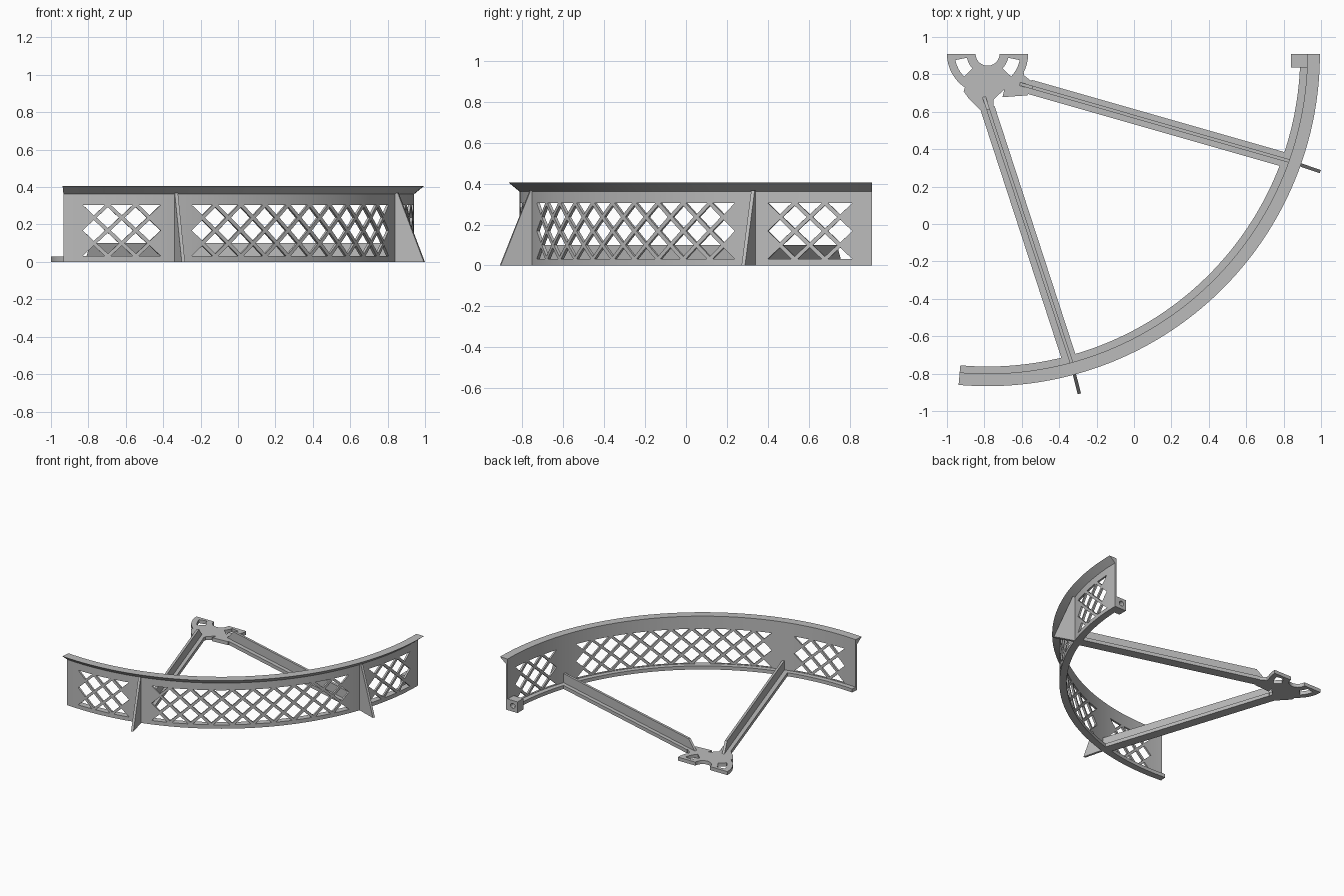
import bpy, bmesh, math
from mathutils import Vector

if "Cube" in bpy.data.objects:
    bpy.data.objects.remove(bpy.data.objects["Cube"])

CX, CY = -0.783, 0.91        # centre of the arc
PLATE = 0.028                # thickness of flat plates
R_IN, R_OUT = 1.71, 1.725    # wall radii

grey = bpy.data.materials.new("plain grey")
grey.diffuse_color = (0.5, 0.5, 0.5, 1)
grey.use_nodes = True
grey.node_tree.nodes["Principled BSDF"].inputs["Base Color"].default_value = grey.diffuse_color


def finish(name, bm, smooth=False):
    bmesh.ops.recalc_face_normals(bm, faces=bm.faces)
    me = bpy.data.meshes.new(name)
    bm.to_mesh(me)
    bm.free()
    me.materials.append(grey)
    ob = bpy.data.objects.new(name, me)
    bpy.context.collection.objects.link(ob)
    if smooth:
        bpy.ops.object.select_all(action='DESELECT')
        bpy.context.view_layer.objects.active = ob
        ob.select_set(True)
        bpy.ops.object.shade_smooth_by_angle(angle=math.radians(30))
    return ob


def loft(bm, a, b):
    """Solid between two matching outlines."""
    va, vb = [bm.verts.new(p) for p in a], [bm.verts.new(p) for p in b]
    bm.faces.new(va)
    bm.faces.new(vb[::-1])
    for i in range(len(va)):
        j = (i + 1) % len(va)
        bm.faces.new((va[i], va[j], vb[j], vb[i]))


def polar(r, deg, z=0.0):
    t = math.radians(deg)
    return Vector((CX + r * math.cos(t), CY + r * math.sin(t), z))


def cut(ob, bm, name):
    cutter = finish(name, bm)
    cutter.hide_render = True
    cutter.hide_viewport = False
    mod = ob.modifiers.new("openings", 'BOOLEAN')
    mod.operation, mod.solver, mod.object = 'DIFFERENCE', 'EXACT', cutter
    dg = bpy.context.evaluated_depsgraph_get()
    me = bpy.data.meshes.new_from_object(ob.evaluated_get(dg))
    ob.modifiers.clear()
    ob.data = me
    bpy.data.objects.remove(cutter)


# Curved wall with foot flange and flared top rim
profile = [(1.672, 0), (R_OUT, 0), (R_OUT, 0.362), (1.777, 0.405),
           (R_IN, 0.405), (R_IN, PLATE), (1.672, PLATE)]
bm = bmesh.new()
SEG, END = 76, -95
rings = [[bm.verts.new(polar(r, END * i / SEG, z)) for r, z in profile]
         for i in range(SEG + 1)]
n = len(profile)
for a, b in zip(rings, rings[1:]):
    for i in range(n):
        j = (i + 1) % n
        bm.faces.new((a[i], a[j], b[j], b[i]))
bm.faces.new(rings[0])
bm.faces.new(rings[-1][::-1])
wall = finish("curved_wall", bm, smooth=True)

# Lattice openings: staggered diamonds, halved at the top and bottom rows
bm = bmesh.new()
STEP, HALF_W, HALF_H, MID, ROW = 5.0, 2.0, 0.056, 0.168, 0.0685
for centre, cols in ((-10.2, 3), (-47.4, 10), (-84.6, 3)):
    for row in range(-2, 3):
        count = cols - abs(row) % 2
        for c in range(count):
            ang = centre + (c - (count - 1) / 2) * STEP
            z = MID + row * ROW
            pts = [(-HALF_W, 0), (0, -HALF_H), (HALF_W, 0), (0, HALF_H)]
            if row == 2:
                pts.pop(3)
            if row == -2:
                pts.pop(1)
            loft(bm, [polar(1.69, ang + a, z + h) for a, h in pts],
                 [polar(1.75, ang + a, z + h) for a, h in pts])
cut(wall, bm, "lattice_cutter")

# Hub plate with half-round notch and two sector windows
outline = [(0.217 * math.cos(math.radians(a)), 0.217 * math.sin(math.radians(a)))
           for a in range(180, 239, 4)]
outline += [(-0.128, -0.20), (-0.10, -0.24), (-0.037, -0.302), (0.032, -0.291),
            (0.032, -0.245), (0.09, -0.19), (0.08, -0.232), (0.214, -0.222),
            (0.235, -0.147), (0.195, -0.115)]
outline += [(0.217 * math.cos(math.radians(a)), 0.217 * math.sin(math.radians(a)))
            for a in range(-27, 1, 3)]
outline += [(0.064 * math.cos(math.radians(a)), 0.064 * math.sin(math.radians(a)))
            for a in range(0, -181, -12)]
bm = bmesh.new()
loft(bm, [(CX + x, CY + y, 0) for x, y in outline],
     [(CX + x, CY + y, PLATE) for x, y in outline])
hub = finish("hub_plate", bm)
bm = bmesh.new()
for first in (-44, -169):
    angs = [first + i * 5.5 for i in range(7)]
    shape = [(0.175, a) for a in angs] + [(0.112, a) for a in angs[::-1]]
    loft(bm, [polar(r, a, -0.05) for r, a in shape],
         [polar(r, a, 0.1) for r, a in shape])
cut(hub, bm, "hub_cutter")


def side_panel(bm, start, along, thick, pts):
    """Upright panel: outline given as distance along and height."""
    side = Vector((-along.y, along.x, 0)) * thick / 2
    mid = [start + along * d + Vector((0, 0, z)) for d, z in pts]
    loft(bm, [p - side for p in mid], [p + side for p in mid])


# Arms: flat strip, upright rib, and triangular brace outside the wall
arms = {"side": ((-0.557, 0.733), (0.804, 0.344), (-0.61, 0.749), (0.829, 0.337), (0.996, 0.28)),
        "front": ((-0.783, 0.62), (-0.349, -0.712), (-0.802, 0.679), (-0.337, -0.733), (-0.292, -0.908))}
for key, pts in arms.items():
    p0, p1, r0, r1, tip = (Vector((x, y, 0)) for x, y in pts)
    d = p1 - p0
    bm = bmesh.new()
    side_panel(bm, p0, d.normalized(), 0.078,
               [(0, 0), (d.length, 0), (d.length, PLATE), (0, PLATE)])
    finish(key + "_arm_strip", bm)
    d = r1 - r0
    bm = bmesh.new()
    side_panel(bm, r0, d.normalized(), 0.018,
               [(0, 0.005), (d.length + 0.008, 0.005), (d.length + 0.008, 0.1),
                (0.07, 0.1), (0, PLATE)])
    finish(key + "_arm_rib", bm)
    d = tip - r1
    bm = bmesh.new()
    side_panel(bm, r1, d.normalized(), 0.018,
               [(0.008, 0), (d.length, 0), (0.03, 0.367), (0.008, 0.367)])
    finish(key + "_brace", bm)

# End block with a round hole
bm = bmesh.new()
rect = [(0.84, 0.837), (0.935, 0.837), (0.935, CY), (0.84, CY)]
loft(bm, [(x, y, 0) for x, y in rect], [(x, y, 0.088) for x, y in rect])
block = finish("end_block", bm)
bm = bmesh.new()
ring = [(0.882 + 0.02 * math.cos(k * math.pi / 8), 0.046 + 0.02 * math.sin(k * math.pi / 8))
        for k in range(16)]
loft(bm, [(x, 0.8, z) for x, z in ring], [(x, 1.0, z) for x, z in ring])
cut(block, bm, "hole_cutter")
